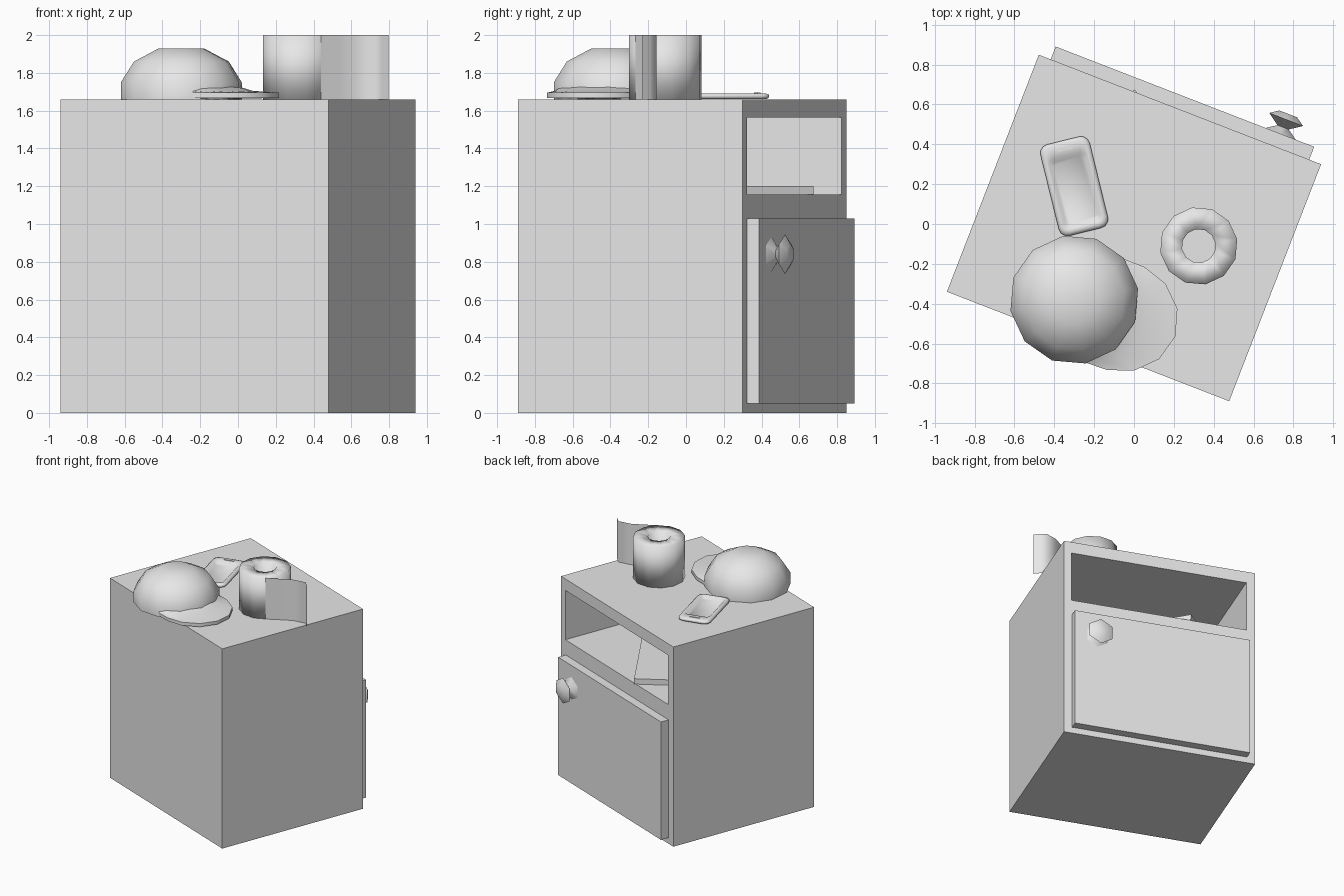
import bpy, bmesh, math
from mathutils import Matrix, Vector

cube = bpy.data.objects.get("Cube")
if cube:
    bpy.data.objects.remove(cube)

grey = bpy.data.materials.new("plain_grey")
GREY = (0.8, 0.8, 0.8, 1)
grey.use_nodes = True
grey.diffuse_color = GREY
grey.node_tree.nodes["Principled BSDF"].inputs["Base Color"].default_value = GREY

TURN = math.radians(-21.2)
CABINET = Matrix.Translation((0, -0.02, 0)) @ Matrix.Rotation(TURN, 4, "Z")
TOP = 1.66


def place(x, y, z=0, angle=0):
    return Matrix.Translation((x, y, z)) @ Matrix.Rotation(math.radians(angle), 4, "Z")


def finish(bm, name, matrix, smooth=None):
    """Turn a bmesh into a placed object; smooth is an angle in degrees."""
    bmesh.ops.recalc_face_normals(bm, faces=bm.faces)
    mesh = bpy.data.meshes.new(name)
    bm.to_mesh(mesh)
    bm.free()
    mesh.materials.append(grey)
    obj = bpy.data.objects.new(name, mesh)
    bpy.context.collection.objects.link(obj)
    obj.matrix_world = matrix
    bpy.ops.object.select_all(action="DESELECT")
    obj.select_set(True)
    bpy.context.view_layer.objects.active = obj
    if smooth:
        bpy.ops.object.shade_smooth_by_angle(angle=math.radians(smooth))
    return obj


def box(name, low, high, matrix):
    bm = bmesh.new()
    bmesh.ops.create_cube(bm, size=1)
    low, high = Vector(low), Vector(high)
    for v in bm.verts:
        v.co = (low + high) / 2 + v.co * (high - low)
    return finish(bm, name, matrix)


def loft(rings, caps=True, loop=False):
    """Skin a stack of closed rings; loop joins the last ring to the first."""
    bm = bmesh.new()
    rows = [[bm.verts.new(p) for p in ring] for ring in rings]
    pairs = list(zip(rows, rows[1:])) + ([(rows[-1], rows[0])] if loop else [])
    for a, b in pairs:
        for i in range(len(a)):
            j = (i + 1) % len(a)
            bm.faces.new((a[i], a[j], b[j], b[i]))
    if caps and not loop:
        bm.faces.new(rows[0])
        bm.faces.new(rows[-1])
    return bm


def circle(r, z, sides, phase=0):
    steps = [2 * math.pi * i / sides + math.radians(phase) for i in range(sides)]
    return [(r * math.cos(a), r * math.sin(a), z) for a in steps]


def rounded_rect(w, l, r, z, cy=0, steps=3):
    ring = []
    for k, (sx, sy) in enumerate([(1, 1), (-1, 1), (-1, -1), (1, -1)]):
        for s in range(steps + 1):
            a = math.pi / 2 * (k + s / steps)
            ring.append((sx * (w / 2 - r) + r * math.cos(a),
                         cy + sy * (l / 2 - r) + r * math.sin(a), z))
    return ring


# Cabinet body with an open shelf niche
body = box("cabinet_body", (-0.76, -0.638, 0), (0.76, 0.638, TOP), CABINET)
cutter = box("niche_cutter", (-0.69, -0.57, 1.155), (0.7, 0.8, 1.565), CABINET)
cutter.hide_render = True
cut = body.modifiers.new("niche", "BOOLEAN")
cut.operation, cut.solver, cut.object = "DIFFERENCE", "EXACT", cutter
bpy.context.view_layer.objects.active = body
bpy.ops.object.modifier_apply(modifier=cut.name)
bpy.data.objects.remove(cutter)

# Door and its six-sided knob
box("cabinet_door", (-0.696, 0.638, 0.05), (0.696, 0.707, 1.03), CABINET)
knob_profile = [(0.095, 0), (0.035, 0.036), (0.105, 0.078), (0.055, 0.108)]
knob = loft([circle(r, z, 6, 30) for r, z in knob_profile])
finish(knob, "door_knob", CABINET @ Matrix.Translation((0.515, 0.706, 0.84))
       @ Matrix.Rotation(math.radians(-90), 4, "X") , 70)

# Book lying askew on the niche floor
box("book", (0, -0.75, 0), (0.55, 0, 0.045), place(0.005, 0.675, 1.156, 30.4)
    @ Matrix.Scale(-1, 4, (1, 0, 0)))

# Cap: rounded crown and a curved brim
CAP = place(-0.3, -0.38, 0, -20)
crown_profile = [(0.325, TOP), (0.325, 1.75), (0.255, 1.86), (0.125, 1.928), (0.01, 1.93)]
finish(loft([circle(r, z, 12) for r, z in crown_profile]), "cap_crown", CAP, 50)

sections = []
for i in range(-4, 5):
    a = math.radians(15 * i)
    reach = 0.32 + 0.22 * max(0, math.cos(1.5 * a)) ** 1.2
    section = [(0.28, 1.735), (0.32 + (reach - 0.32) * 0.3, 1.705), (reach, 1.695),
               (reach, 1.668), (0.28, TOP + 0.002)]
    sections.append([(r * math.cos(a), r * math.sin(a), z) for r, z in section])
finish(loft(sections), "cap_brim", CAP, 40)

# Paper roll: a tube with a loose end
roll_rings = [(0.196, TOP), (0.196, 2), (0.085, 2), (0.085, TOP)]
finish(loft([circle(r, z, 12, 10) for r, z in roll_rings], loop=True),
       "paper_roll", place(0.325, -0.11), 120)

tail = bmesh.new()
path = [(0.44, -0.268), (0.54, -0.213), (0.625, -0.17), (0.73, -0.155), (0.765, -0.19), (0.797, -0.23)]
strip = [[tail.verts.new((x, y, z)) for z in (TOP, 2)] for x, y in path]
for a, b in zip(strip, strip[1:]):
    tail.faces.new((a[0], b[0], b[1], a[1]))
finish(tail, "paper_tail", Matrix.Identity(4), 60)

# Phone: rounded slab with a sunken screen and an earpiece
PHONE = place(-0.3, 0.19, TOP, 13.75)
phone = loft([
    rounded_rect(0.23, 0.45, 0.04, 0.001),
    rounded_rect(0.254, 0.472, 0.045, 0.01),
    rounded_rect(0.254, 0.472, 0.045, 0.024),
    rounded_rect(0.22, 0.438, 0.035, 0.032),
    rounded_rect(0.2, 0.36, 0.03, 0.032, -0.022),
    rounded_rect(0.165, 0.325, 0.02, 0.012, -0.022),
])
finish(phone, "phone_body", PHONE, 80)
box("phone_earpiece", (-0.04, 0.185, 0.03), (0.04, 0.2, 0.036), PHONE)
